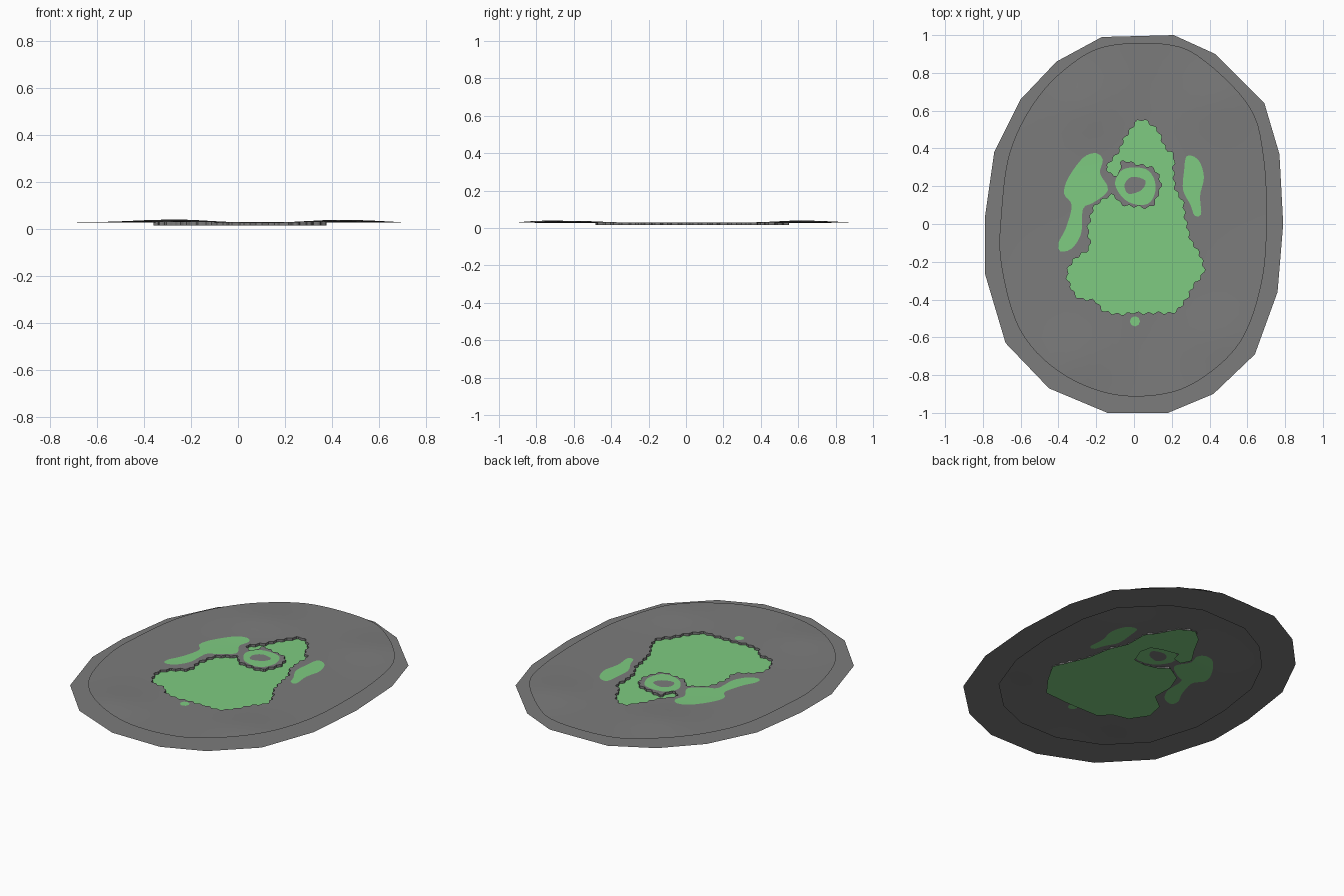
import bpy, bmesh, math
from mathutils import Vector
from mathutils.geometry import delaunay_2d_cdt

cube = bpy.data.objects.get("Cube")
if cube:
    bpy.data.objects.remove(cube, do_unlink=True)


def material(name, color):
    mat = bpy.data.materials.new(name)
    mat.use_nodes = True
    mat.diffuse_color = color
    mat.node_tree.nodes["Principled BSDF"].inputs["Base Color"].default_value = color
    return mat


GREY = material("stone grey", (0.2, 0.2, 0.2, 1))
GREEN = material("pond green", (0.21, 0.6, 0.22, 1))
WATER_Z, LAND_Z = 0.015, 0.029


def vectors(pairs):
    return [Vector(p) for p in pairs]


def smooth_loop(points, step):
    """Closed Catmull-Rom curve through the points, sampled about every step."""
    out, n = [], len(points)
    for i in range(n):
        a, b, c, d = (points[(i + k) % n] for k in (-1, 0, 1, 2))
        count = max(1, round((c - b).length / step))
        for j in range(count):
            t = j / count
            out.append(b + t * (c - a) / 2 + t * t * (a - 2.5 * b + 2 * c - d / 2)
                       + t ** 3 * (3 * b - 3 * c + d - a) / 2)
    return out


def offset_loop(points, distance):
    """Move each point of a clockwise loop outward by distance(arc length)."""
    out, arc, n = [], 0, len(points)
    for i, p in enumerate(points):
        tangent = (points[(i + 1) % n] - points[i - 1]).normalized()
        out.append(p + Vector((-tangent.y, tangent.x)) * distance(arc))
        arc += (points[(i + 1) % n] - p).length
    return out


def inside(p, loop):
    hit = False
    for a, b in zip(loop, loop[1:] + loop[:1]):
        if (a.y > p.y) != (b.y > p.y) and p.x < a.x + (p.y - a.y) * (b.x - a.x) / (b.y - a.y):
            hit = not hit
    return hit


def land_height(p):
    """Gently rolling ground, highest on a few mounds."""
    mounds = [(-0.25, 0.62, 0.011), (0.43, 0.65, 0.01), (0.45, -0.6, 0.009), (-0.3, -0.72, 0.01)]
    z = LAND_Z + 0.0015 * math.sin(6 * p.x + 1) * math.cos(5 * p.y)
    for x, y, h in mounds:
        z += h * math.exp(-((p.x - x) ** 2 + (p.y - y) ** 2) / 0.03)
    return z


def add_object(name, bm, mats):
    mesh = bpy.data.meshes.new(name)
    bm.to_mesh(mesh)
    bm.free()
    for m in mats:
        mesh.materials.append(m)
    obj = bpy.data.objects.new(name, mesh)
    bpy.context.collection.objects.link(obj)
    return obj


# Outlines
rim = vectors([(-.17, .99), (.21, 1), (.43, .9), (.69, .64), (.77, .37), (.79, 0), (.76, -.36),
               (.64, -.69), (.42, -.9), (.18, -1), (-.14, -1), (-.45, -.87), (-.68, -.63),
               (-.79, -.26), (-.79, .03), (-.74, .38), (-.6, .66), (-.41, .86)])
shore = vectors([(-.14, .3), (-.08, .39), (-.02, .5), (.04, .55), (.11, .51), (.17, .4), (.21, .35),
                 (.21, .22), (.26, .1), (.28, -.02), (.31, -.1), (.37, -.23), (.3, -.35), (.22, -.46),
                 (.05, -.47), (-.14, -.47), (-.2, -.41), (-.29, -.39), (-.35, -.3), (-.33, -.2),
                 (-.24, -.13), (-.24, 0), (-.2, .1), (-.12, .15), (-.07, .11), (.01, .09), (.1, .1),
                 (.14, .2), (.12, .28), (.05, .31), (-.06, .33), (-.08, .27), (-.12, .26)])
left_patch = vectors([(-.27, .35), (-.2, .375), (-.165, .34), (-.18, .27), (-.14, .2), (-.15, .16),
                      (-.22, .11), (-.27, .08), (-.28, -.05), (-.33, -.13), (-.39, -.145),
                      (-.4, -.1), (-.36, -.02), (-.33, .1), (-.37, .16), (-.35, .24)])
right_patch = vectors([(.28, .36), (.34, .34), (.37, .25), (.35, .15), (.355, .05), (.32, .045),
                       (.3, .1), (.26, .18), (.265, .28)])
island_patch = vectors([(-.1, .21), (-.07, .28), (0, .3), (.08, .28), (.115, .2), (.09, .12),
                        (.03, .1), (-.05, .13)])
island_core = vectors([(-.05, .21), (-.01, .25), (.06, .23), (.04, .18), (-.03, .16)])
dot = [Vector((.005 + .027 * math.cos(a), -.515 + .027 * math.sin(a)))
       for a in (k * math.tau / 8 for k in range(8))]

land_edge = smooth_loop([Vector((p.x * .89, p.y * .925 + .025)) for p in rim], .05)
ragged_shore = offset_loop(smooth_loop(shore, .012),
                           lambda s: .007 * math.sin(s * 115) + .003 * math.sin(s * 47))
patches = [smooth_loop(p, .02) for p in (left_patch, right_patch, island_patch, dot)]
core = smooth_loop(island_core, .02)

# Ground sheet: triangulated between the outlines, with the pond left open
points, edges = [], []
for loop in [land_edge, ragged_shore, core] + patches:
    start, n = len(points), len(loop)
    points += loop
    edges += [(start + i, start + (i + 1) % n) for i in range(n)]
for i in range(-12, 13):
    for j in range(-16, 17):
        p = Vector((i * .06, j * .06))
        if inside(p, land_edge) and not inside(p, ragged_shore):
            points.append(p)
verts, _, faces, *_ = delaunay_2d_cdt(points, edges, [], 0, 1e-5)

bm = bmesh.new()
grid = [bm.verts.new((v.x, v.y, land_height(v))) for v in verts]
for f in faces:
    middle = sum((verts[i] for i in f), Vector((0, 0))) / len(f)
    if inside(middle, land_edge) and not inside(middle, ragged_shore):
        face = bm.faces.new([grid[i] for i in f])
        face.smooth = True
        painted = any(inside(middle, p) for p in patches) and not inside(middle, core)
        face.material_index = int(painted)
bmesh.ops.delete(bm, geom=[v for v in bm.verts if not v.link_faces], context="VERTS")
bm.normal_update()
if sum(f.normal.z for f in bm.faces) < 0:
    bmesh.ops.reverse_faces(bm, faces=bm.faces[:])
add_object("ground", bm, [GREY, GREEN])

# Pond bank: a short wall dropping from the ragged shore to the water
bm = bmesh.new()
top = [bm.verts.new((p.x, p.y, land_height(p))) for p in ragged_shore]
low = [bm.verts.new((p.x, p.y, WATER_Z)) for p in ragged_shore]
for i in range(len(top)):
    bm.faces.new((top[i - 1], top[i], low[i], low[i - 1]))
add_object("pond_bank", bm, [GREY])

# Pond water: flat plate reaching a little under the shore
bm = bmesh.new()
water = bm.faces.new([bm.verts.new((p.x, p.y, WATER_Z)) for p in offset_loop(shore, lambda s: .017)])
water.normal_update()
if water.normal.z < 0:
    water.normal_flip()
bmesh.ops.triangulate(bm, faces=[water], ngon_method="EAR_CLIP")
add_object("pond_water", bm, [GREEN])

# Outer rim: flat coarse ring beneath the ground sheet
bm = bmesh.new()
outer = [bm.verts.new((p.x, p.y, 0)) for p in rim]
inner = [bm.verts.new((p.x * .79, p.y * .79, 0)) for p in rim]
for i in range(len(rim)):
    bm.faces.new((outer[i], outer[i - 1], inner[i - 1], inner[i]))
add_object("outer_rim", bm, [GREY])
